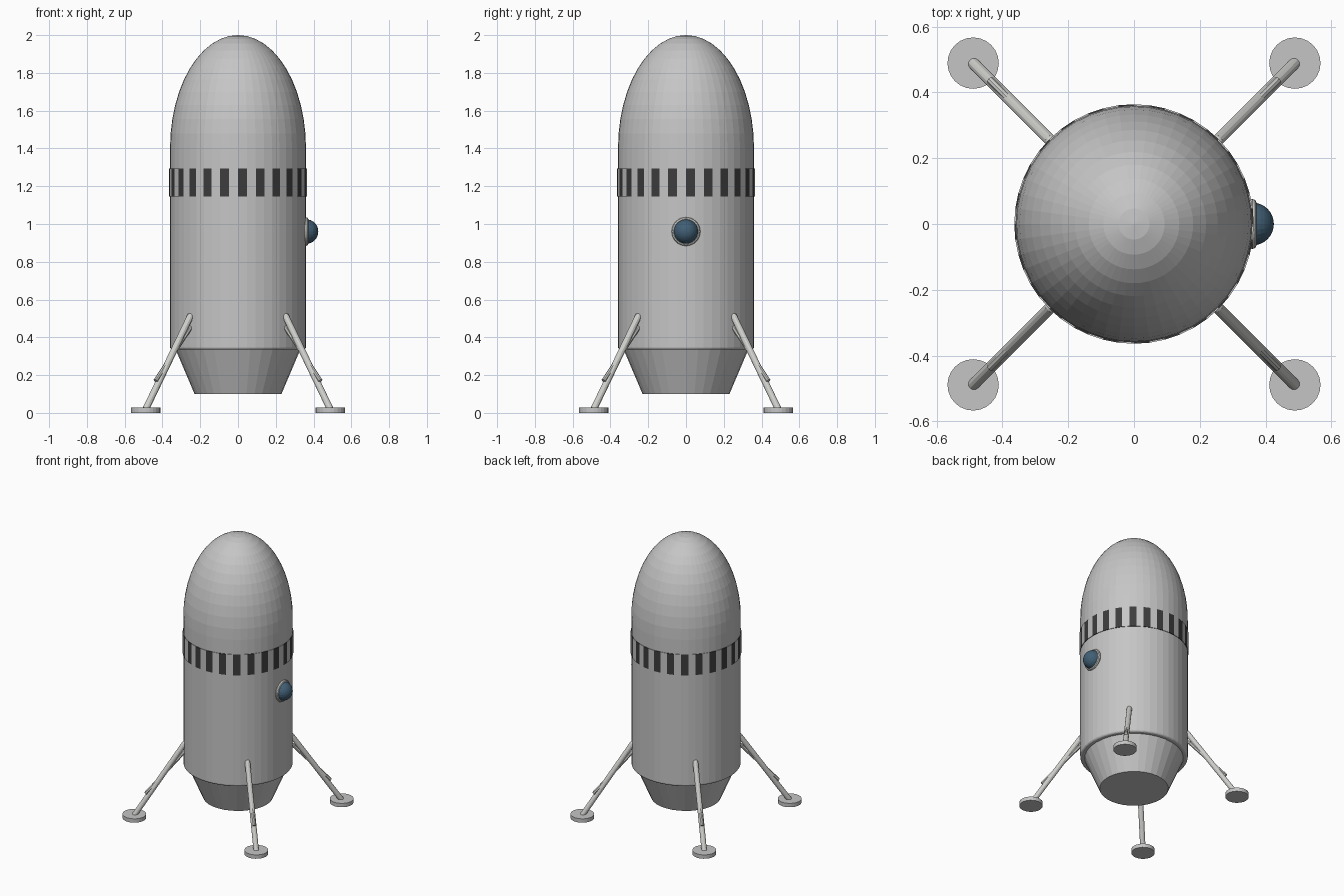
import bpy, bmesh, math
from mathutils import Vector

if "Cube" in bpy.data.objects:
    bpy.data.objects.remove(bpy.data.objects["Cube"])


def material(name, rgb):
    m = bpy.data.materials.new(name)
    m.diffuse_color = (*rgb, 1)
    m.use_nodes = True
    m.node_tree.nodes["Principled BSDF"].inputs["Base Color"].default_value = m.diffuse_color
    return m


HULL = material("hull grey", (0.56, 0.56, 0.56))
METAL = material("strut grey", (0.62, 0.62, 0.60))
DARK = material("dark panel", (0.045, 0.045, 0.045))
GLASS = material("blue glass", (0.053, 0.114, 0.178))


def finish(bm, name, *mats):
    bmesh.ops.recalc_face_normals(bm, faces=bm.faces)
    me = bpy.data.meshes.new(name)
    bm.to_mesh(me)
    bm.free()
    for m in mats:
        me.materials.append(m)
    ob = bpy.data.objects.new(name, me)
    bpy.context.collection.objects.link(ob)
    return ob


def lathe(name, profile, sides, *mats, closed=False, stripe=False):
    """Spin (radius, z) points round z; open profiles are capped."""
    bm = bmesh.new()
    rings = []
    for r, z in profile:
        if r < 1e-6:
            rings.append([bm.verts.new((0, 0, z))] * sides)
        else:
            rings.append([bm.verts.new((r * math.cos(a), r * math.sin(a), z))
                          for a in (math.tau * k / sides for k in range(sides))])
    pairs = list(zip(rings, rings[1:]))
    if closed:
        pairs.append((rings[-1], rings[0]))
    for lo, hi in pairs:
        for k in range(sides):
            n = (k + 1) % sides
            quad = list(dict.fromkeys((lo[k], lo[n], hi[n], hi[k])))
            f = bm.faces.new(quad)
            if stripe and k % 2 == 0:
                f.material_index = 1
    if not closed:
        for ring in (rings[0], rings[-1]):
            if ring[0] is not ring[1]:
                bm.faces.new(ring)
    return finish(bm, name, *mats)


def rod(name, a, b, r, mat, sides=12):
    """Cylinder between two points."""
    a, b = Vector(a), Vector(b)
    d = b - a
    ob = lathe(name, [(r, 0), (r, d.length)], sides, mat)
    ob.location = a
    ob.rotation_euler = d.to_track_quat('Z', 'Y').to_euler()
    return ob


# Hull: rounded lower lip, straight barrel and elliptical nose
R = 0.36
lip = [(0.345 + 0.015 * math.sin(t), 0.35 - 0.015 * math.cos(t))
       for t in (math.radians(22.5 * i) for i in range(5))]
nose = [(R * math.cos(t), 1.4 + 0.6 * math.sin(t))
        for t in (math.radians(7.5 * i) for i in range(12))]
lathe("hull", lip + nose + [(0, 2.0)], 48, HULL)

# Tapered engine skirt
lathe("engine_skirt", [(0.23, 0.10), (0.33, 0.335)], 32, HULL)

# Band of alternating dark and light panels
lathe("panel_band", [(0.357, 1.145), (0.364, 1.145), (0.364, 1.295), (0.357, 1.295)],
      48, HULL, DARK, closed=True, stripe=True)

# Porthole on the right: bulging glass and a round rim
bm = bmesh.new()
bmesh.ops.create_uvsphere(bm, u_segments=24, v_segments=16, radius=0.065)
glass = finish(bm, "porthole_glass", GLASS)
rim = lathe("porthole_rim",
            [(0.066 + 0.010 * math.cos(t), 0.012 * math.sin(t))
             for t in (math.tau * i / 8 for i in range(8))],
            32, METAL, closed=True)
for ob in (glass, rim):
    ob.location = (0.36, 0, 0.96)
    ob.rotation_euler = (0, math.pi / 2, 0)

# Four landing legs, each with a brace and a round foot
for sx, sy, side in ((1, -1, "front_right"), (-1, -1, "front_left"),
                     (1, 1, "back_right"), (-1, 1, "back_left")):
    def at(d, z):
        return (sx * d, sy * d, z)
    rod("leg_" + side, at(0.488, 0.02), at(0.253, 0.51), 0.018, METAL)
    rod("brace_" + side, at(0.436, 0.17), at(0.25, 0.455), 0.012, METAL, 8)
    rod("foot_" + side, at(0.489, 0), at(0.489, 0.028), 0.078, HULL, 24)
    # Rounded top end of the leg
    bm = bmesh.new()
    bmesh.ops.create_uvsphere(bm, u_segments=12, v_segments=8, radius=0.018)
    finish(bm, "leg_joint_" + side, METAL).location = at(0.253, 0.51)
